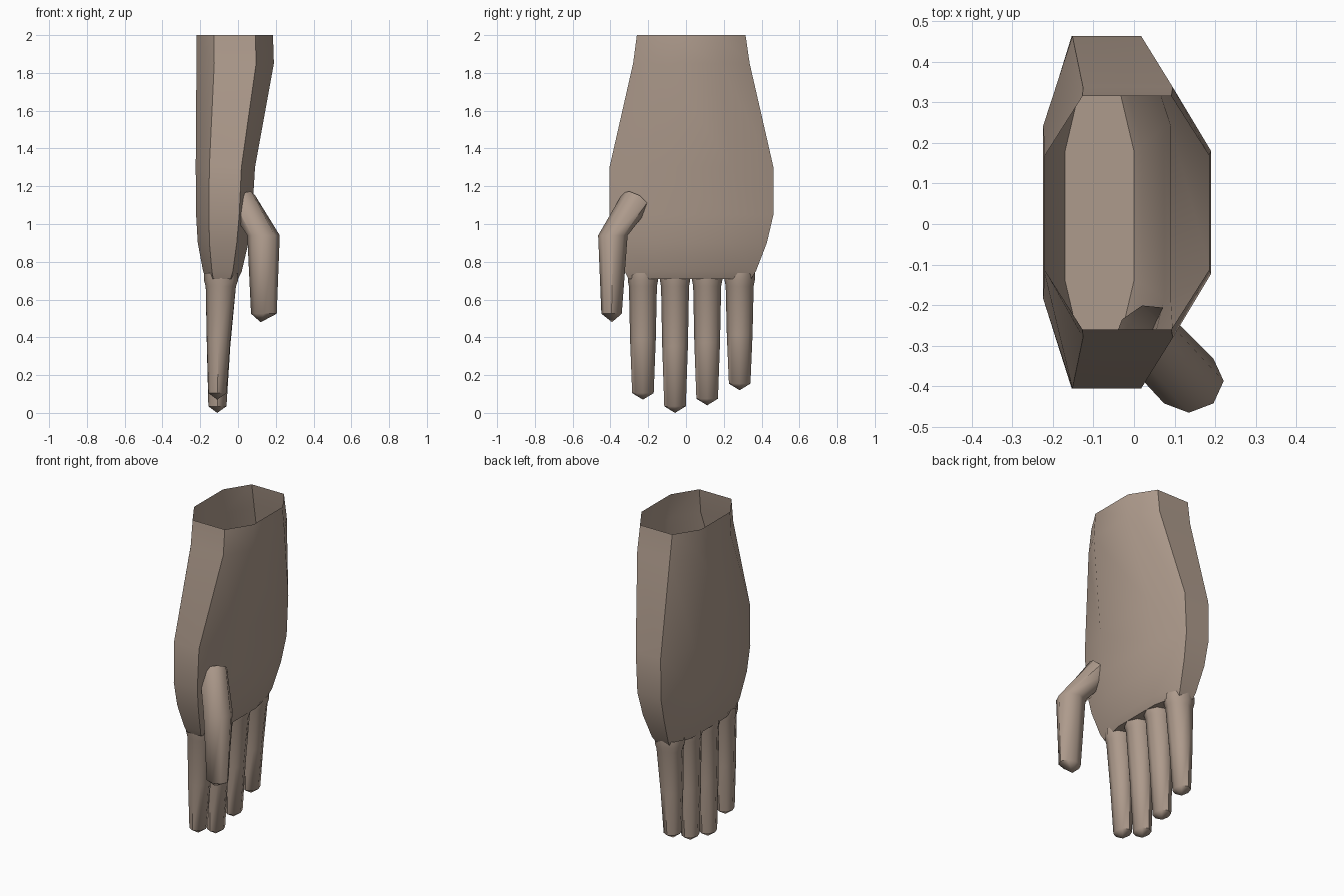
import bpy, bmesh, math
from mathutils import Vector

cube = bpy.data.objects.get("Cube")
if cube:
    bpy.data.objects.remove(cube, do_unlink=True)

skin = bpy.data.materials.new("warm_taupe")
skin.use_nodes = True
tone = (0.42, 0.325, 0.262, 1)
skin.diffuse_color = tone
skin.node_tree.nodes["Principled BSDF"].inputs["Base Color"].default_value = tone


def loft(name, rings, tip=None):
    """Skin a stack of rings; the first stays open, the last closes flat or to a tip."""
    bm = bmesh.new()
    loops = [[bm.verts.new(p) for p in ring] for ring in rings]
    n = len(loops[0])
    for a, b in zip(loops, loops[1:]):
        for i in range(n):
            j = (i + 1) % n
            bm.faces.new((a[i], b[i], b[j], a[j]))
    if tip is None:
        bm.faces.new(loops[-1])
    else:
        point = bm.verts.new(tip)
        for i in range(n):
            bm.faces.new((loops[-1][i], point, loops[-1][(i + 1) % n]))
    bmesh.ops.recalc_face_normals(bm, faces=bm.faces)
    # An open shell must face outwards: its closing faces point down
    bm.faces.ensure_lookup_table()
    if bm.faces[-1].normal.z > 0:
        bmesh.ops.reverse_faces(bm, faces=bm.faces)
    mesh = bpy.data.meshes.new(name)
    bm.to_mesh(mesh)
    bm.free()
    mesh.materials.append(skin)
    obj = bpy.data.objects.new(name, mesh)
    bpy.context.collection.objects.link(obj)
    bpy.ops.object.select_all(action="DESELECT")
    obj.select_set(True)
    bpy.context.view_layer.objects.active = obj
    bpy.ops.object.shade_smooth_by_angle(angle=math.radians(50))
    return obj


def palm_ring(z, x0, x1, y0, y1):
    """Rectangle with chamfered corners."""
    cx, cy = 0.23 * (x1 - x0), 0.255 * (y1 - y0)
    return [(x, y, z) for x, y in (
        (x0, y0 + cy), (x0 + cx, y0), (x1 - cx, y0), (x1, y0 + cy),
        (x1, y1 - cy), (x1 - cx, y1), (x0 + cx, y1), (x0, y1 - cy))]


def round_ring(centre, rx, ry, axis=(0, 0, -1)):
    """Octagon across an axis."""
    d = Vector(axis).normalized()
    u = Vector((1, 0, 0))
    u = (u - d * u.dot(d)).normalized()
    v = d.cross(u)
    turns = [math.tau * i / 8 for i in range(8)]
    return [Vector(centre) + u * rx * math.cos(t) + v * ry * math.sin(t) for t in turns]


# Wrist and palm, open at the wrist
loft("palm", [palm_ring(*r) for r in (
    (2.0, -0.22, 0.185, -0.26, 0.315),
    (1.85, -0.22, 0.19, -0.28, 0.337),
    (1.3, -0.224, 0.09, -0.405, 0.463),
    (1.05, -0.222, 0.075, -0.405, 0.463),
    (0.9, -0.213, 0.055, -0.375, 0.428),
    (0.75, -0.185, 0.02, -0.325, 0.37),
    (0.71, -0.17, 0.0, -0.305, 0.345))])

# Four tapering fingers with small collars where they meet the palm
for name, y, end in (("index_finger", -0.228, 0.07), ("middle_finger", -0.058, 0.0),
                     ("ring_finger", 0.112, 0.04), ("little_finger", 0.284, 0.12)):
    rings = [round_ring((-0.09, y, 0.74), 0.09, 0.08),
             round_ring((-0.09, y, 0.7), 0.09, 0.08),
             round_ring((-0.091, y, 0.67), 0.08, 0.074)]
    for f, x, rx, ry in ((0.5, -0.103, 0.062, 0.068), (1, -0.109, 0.048, 0.057)):
        rings.append(round_ring((x, y, 0.67 + (end + 0.035 - 0.67) * f), rx, ry))
    loft(name, rings, (-0.11, y, end))

# Thumb, bent at the knuckle
loft("thumb", [
    round_ring((0.02, -0.268, 1.12), 0.08, 0.08, (0.48, -0.48, -0.74)),
    round_ring((0.135, -0.387, 0.94), 0.086, 0.078),
    round_ring((0.137, -0.394, 0.525), 0.068, 0.054)],
    (0.12, -0.392, 0.48))
